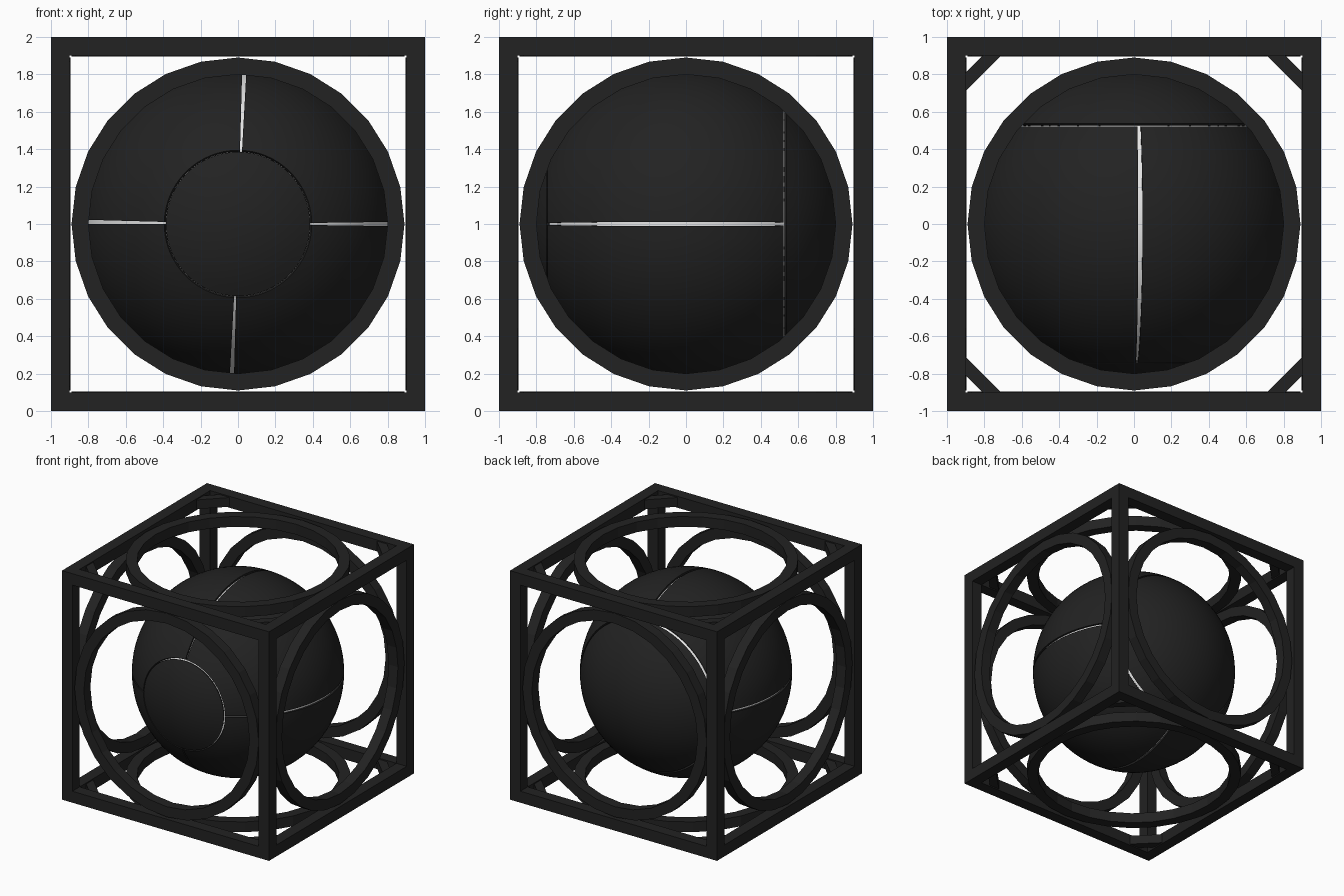
import bpy, bmesh, math
from mathutils import Matrix, Vector

if "Cube" in bpy.data.objects:
    bpy.data.objects.remove(bpy.data.objects["Cube"])

C = Vector((0, 0, 1))
R_OUT, R_IN, R_CORE = 0.84, 0.80, 0.823


def material(name, v):
    m = bpy.data.materials.new(name)
    m.diffuse_color = (v, v, v, 1)
    m.use_nodes = True
    m.node_tree.nodes["Principled BSDF"].inputs["Base Color"].default_value = m.diffuse_color
    return m


BLACK = material("matte_black", 0.016)
WHITE = material("off_white", 0.8)


def finish(bm, name, mat, smooth=False):
    bmesh.ops.recalc_face_normals(bm, faces=bm.faces)
    me = bpy.data.meshes.new(name)
    bm.to_mesh(me)
    bm.free()
    me.materials.append(mat)
    ob = bpy.data.objects.new(name, me)
    bpy.context.collection.objects.link(ob)
    if smooth:
        bpy.ops.object.select_all(action='DESELECT')
        ob.select_set(True)
        bpy.context.view_layer.objects.active = ob
        bpy.ops.object.shade_smooth_by_angle(angle=math.radians(30))
    return ob


def box(name, loc, size, turn=0):
    bm = bmesh.new()
    m = Matrix.Translation(loc) @ Matrix.Rotation(turn, 4, 'Z') @ Matrix.Diagonal((*size, 1))
    bmesh.ops.create_cube(bm, size=1, matrix=m)
    return finish(bm, name, BLACK)


# Cube frame: four posts, eight rails
for a in (-0.95, 0.95):
    for b in (-0.95, 0.95):
        box("corner_post", C + Vector((a, b, 0)), (0.1, 0.1, 2))
        box("rail_x", C + Vector((0, a, b)), (1.8, 0.1, 0.1))
        box("rail_y", C + Vector((a, 0, b)), (0.1, 1.8, 0.1))

# Diagonal corner braces on the top and bottom
for sx in (-1, 1):
    for sy in (-1, 1):
        for sz in (-1, 1):
            box("corner_brace", C + Vector((0.83 * sx, 0.83 * sy, 0.95 * sz)),
                (0.29, 0.07, 0.08), -math.pi / 4 * sx * sy)


# Square-section ring in each face of the cube
def ring(name, rot):
    bm = bmesh.new()
    n = 28
    prof = [(0.89, 0.985), (0.80, 0.985), (0.80, 0.895), (0.89, 0.895)]
    rows = []
    for i in range(n):
        t = 2 * math.pi * i / n
        rows.append([bm.verts.new(C + rot @ Vector((r * math.cos(t), r * math.sin(t), h)))
                     for r, h in prof])
    for i in range(n):
        a, b = rows[i], rows[(i + 1) % n]
        for k in range(4):
            bm.faces.new((a[k], b[k], b[(k + 1) % 4], a[(k + 1) % 4]))
    finish(bm, name, BLACK)


for name, axis, deg in (("top_ring", 'X', 0), ("bottom_ring", 'X', 180), ("front_ring", 'X', 90),
                        ("back_ring", 'X', -90), ("right_ring", 'Y', 90), ("left_ring", 'Y', -90)):
    ring(name, Matrix.Rotation(math.radians(deg), 3, axis))


# Curved shell plate: polar angle from the front (-y), azimuth as seen from the front
def plate(name, p0, p1, a0, a1, np, na):
    ps = [p0 + (p1 - p0) * i / np for i in range(np + 1)]
    az = [a0 + (a1 - a0) * j / na for j in range(na + 1)]
    polar = [(p, R_OUT) for p in ps]
    if p0 > 0:
        polar.insert(0, (p0, R_IN))
    if p1 < 180:
        polar.append((p1, R_IN))
    azim = [(a, R_OUT) for a in az]
    if a1 - a0 < 360:
        azim = [(a0, R_IN)] + azim + [(a1, R_IN)]
    bm = bmesh.new()
    grid = []
    for p, rp in polar:
        row = []
        for a, ra in azim:
            r, pr, ar = min(rp, ra), math.radians(p), math.radians(a)
            row.append(bm.verts.new(C + r * Vector((math.sin(pr) * math.cos(ar), -math.cos(pr),
                                                    math.sin(pr) * math.sin(ar)))))
        grid.append(row)
    for i in range(len(grid) - 1):
        for j in range(len(azim) - 1):
            bm.faces.new((grid[i][j], grid[i + 1][j], grid[i + 1][j + 1], grid[i][j + 1]))
    bmesh.ops.remove_doubles(bm, verts=bm.verts, dist=1e-5)
    bmesh.ops.dissolve_degenerate(bm, edges=bm.edges, dist=1e-6)
    finish(bm, name, BLACK, True)


plate("front_cap", 0, 27.3, 0, 360, 8, 64)
plate("back_cap", 129.7, 180, 0, 360, 14, 64)
gaps = [0, 87.65, 179.2, 267.7, 360]
for k in range(4):
    plate("side_panel", 28.0, 128.4, gaps[k] + 0.8, gaps[k + 1] - 0.8, 28, 20)

# Pale inner ball seen through the gaps
bm = bmesh.new()
bmesh.ops.create_uvsphere(bm, u_segments=64, v_segments=48, radius=R_CORE,
                          matrix=Matrix.Translation(C))
finish(bm, "inner_ball", WHITE, True)
